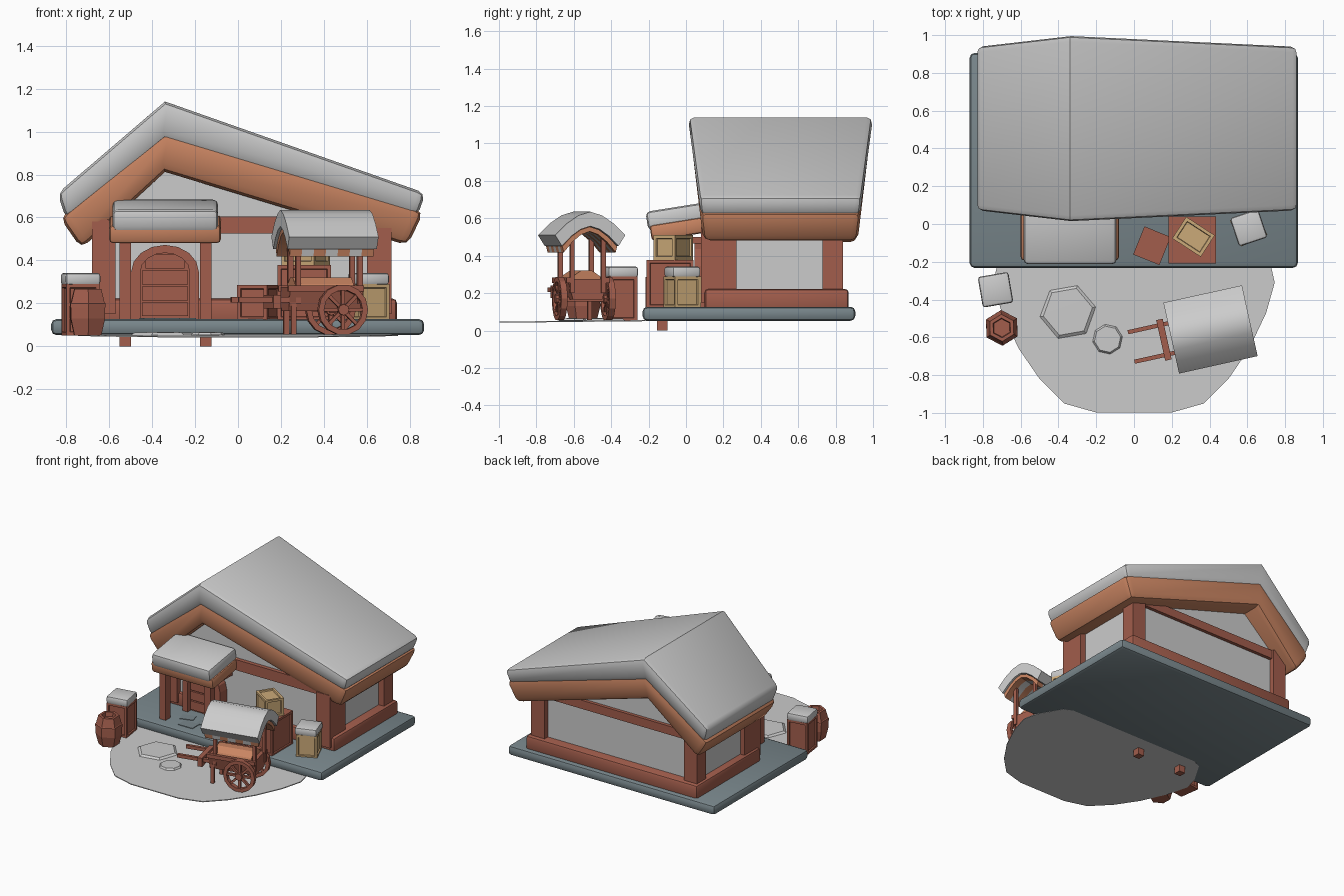
import bpy, bmesh, math
from mathutils import Matrix, Vector

if "Cube" in bpy.data.objects:
    bpy.data.objects.remove(bpy.data.objects["Cube"])

COL = dict(wood=(.36, .11, .072), roof=(.58, .23, .12), stone=(.19, .24, .26), tan=(.60, .40, .19))
mats = {}
for k, c in COL.items():
    mats[k] = bpy.data.materials.new(k)
    mats[k].diffuse_color = (*c, 1)
I = Matrix.Identity(4)


def place(x, y, z=0, deg=0):
    return Matrix.Translation((x, y, z)) @ Matrix.Rotation(math.radians(deg), 4, 'Z')


def finish(name, bm, col=None, M=I, smooth=None):
    bmesh.ops.recalc_face_normals(bm, faces=bm.faces)
    me = bpy.data.meshes.new(name)
    bm.to_mesh(me)
    bm.free()
    ob = bpy.data.objects.new(name, me)
    ob.matrix_world = M
    bpy.context.collection.objects.link(ob)
    if col:
        me.materials.append(mats[col])
    if smooth:
        bpy.ops.object.select_all(action='DESELECT')
        ob.select_set(True)
        bpy.context.view_layer.objects.active = ob
        bpy.ops.object.shade_smooth_by_angle(angle=math.radians(smooth))
    return ob


def box(name, x, y, z, col=None, M=I, bevel=0, seg=2, panel=0, top=True):
    """Box from (min, max) ranges, optionally bevelled or with sunk panels."""
    bm = bmesh.new()
    bmesh.ops.create_cube(bm, size=1)
    for v in bm.verts:
        v.co = Vector(r[0] + (r[1] - r[0]) * (c + .5) for r, c in zip((x, y, z), v.co))
    if panel:
        bm.normal_update()
        fs = [f for f in bm.faces if top or abs(f.normal.z) < .5]
        bmesh.ops.inset_individual(bm, faces=fs, thickness=panel, depth=0)
        bmesh.ops.inset_individual(bm, faces=fs, thickness=.004, depth=-.009)
    if bevel:
        bmesh.ops.bevel(bm, geom=bm.edges[:], offset=bevel, segments=seg, profile=.5, affect='EDGES')
    return finish(name, bm, col, M, 40 if bevel else None)


def prism(name, pts, axis, lo, hi, col=None, M=I, bevel=0, keep=None, half=None, smooth=None):
    """Extrude a 2D profile along an axis; half(z) reshapes the y depth."""
    bm = bmesh.new()

    def co(p, d):
        q = list(p)
        q.insert('xyz'.index(axis), d)
        return q
    a, b = ([bm.verts.new(co(p, d)) for p in pts] for d in (lo, hi))
    n = len(pts)
    bm.faces.new(a)
    bm.faces.new(b[::-1])
    for i in range(n):
        bm.faces.new((a[i], b[i], b[(i + 1) % n], a[(i + 1) % n]))
    if half:
        for v in bm.verts:
            v.co.y = .505 + half(v.co.z) * (1 if v.co.y > .505 else -1)
    if bevel:
        bmesh.ops.recalc_face_normals(bm, faces=bm.faces)
        es = [e for e in bm.edges if keep is None or any(abs(v.co.x - keep) > .01 for v in e.verts)]
        bmesh.ops.bevel(bm, geom=es, offset=bevel, segments=2, profile=.5, affect='EDGES')
    return finish(name, bm, col, M, smooth)


def lathe(name, prof, n, col=None, M=I, closed=False, smooth=None):
    """Revolve an (r, z) profile around z."""
    bm = bmesh.new()
    rings = [[bm.verts.new((r * math.cos(t), r * math.sin(t), z)) for r, z in prof]
             for t in (math.tau * i / n for i in range(n))]
    m = len(prof)
    for i in range(n):
        p, q = rings[i], rings[(i + 1) % n]
        for j in range(m if closed else m - 1):
            k = (j + 1) % m
            bm.faces.new((p[j], p[k], q[k], q[j]))
    bmesh.ops.remove_doubles(bm, verts=bm.verts, dist=1e-5)
    bmesh.ops.dissolve_degenerate(bm, edges=bm.edges, dist=1e-6)
    return finish(name, bm, col, M, smooth)


# Ground: stone slab and snowy yard, tipped slightly forward
box('stone_slab', (-.87, .867), (-.232, .905), (.052, .127), 'stone', bevel=.025)
side = [(.3, .11), (.62, -.03), (.72, -.2), (.745, -.31), (.70, -.47), (.61, -.66), (.5, -.82), (.37, -.95), (.2, -.998)]
prism('snow_yard', side + [(-x, y) for x, y in side[::-1]], 'z', .0, .006,
      M=Matrix.Translation((0, 0, .052)) @ Matrix.Rotation(math.radians(.6), 4, 'X'))
for i, (x, y, r) in enumerate([(-.35, -.465, .15), (-.14, -.61, .08)]):
    lathe(f'snow_lump_{i}', [(0, .066), (r * .88, .065), (r, .053), (0, .047)], 6 if i == 0 else 8,
          M=place(x, y, 0, 10), smooth=20)
for i, (x, y, s) in enumerate([(-.33, -.12, .06), (-.25, -.04, .05), (-.40, -.03, .05)]):
    box(f'paving_stone_{i}', (-s, s), (-s * .7, s * .7), (.12, .131), 'stone', place(x, y, 0, 8 * i))

# House body
prism('house_walls', [(-.645, .1), (.67, .1), (.67, .56), (-.34, .86), (-.645, .58)], 'y', .125, .80)
box('plinth', (-.70, .74), (.10, .87), (.10, .222), 'wood', bevel=.02)
for sx, x in (('left', (-.68, -.57)), ('right', (.60, .715))):
    for sy, y in (('front', (.08, .27)), ('back', (.73, .84))):
        box(f'corner_post_{sy}_{sx}', x, y, (.15, .59 if sx == 'left' else .55), 'wood')
for sy, y in (('front', (.095, .15)), ('back', (.77, .825))):
    box(f'wall_beam_{sy}', (-.60, .63), y, (.525, .605 if sy == 'front' else .59), 'wood')

# Main roof and its snow: gable faces lean inward toward the bottom
RX = -.34
prism('roof', [(-.83, .60), (RX, .995), (.865, .628), (.79, .47), (RX, .812), (-.73, .455)], 'y', 0, 1,
      'roof', bevel=.04, keep=RX, half=lambda z: .492 - .12 * (1.14 - z), smooth=35)
prism('roof_snow', [(-.84, .712), (RX, 1.14), (.873, .713), (.835, .605), (RX, .965), (-.80, .59)], 'y', 0, 1,
      bevel=.035, keep=RX, half=lambda z: .495 - .135 * (1.14 - z), smooth=35)

# Porch
tilt = Matrix.Translation((-.34, -.19, .497)) @ Matrix.Rotation(math.radians(9), 4, 'X')
box('porch_roof', (-.26, .26), (.005, .33), (-.02, .065), 'roof', tilt, bevel=.018)
box('porch_snow', (-.245, .248), (-.005, .33), (.038, .14), None, tilt, bevel=.025)
for s, x in (('left', -.525), ('right', -.15)):
    box(f'porch_post_{s}', (x - .026, x + .026), (-.155, -.10), (0, .53), 'wood')
    box(f'porch_rail_{s}', (x - .02, x + .02), (-.15, .12), (.465, .50), 'wood')


def arch(w, spring, rise, n=8):
    return ([(RX + w, .12)] + [(RX + w * math.cos(math.pi * i / n), spring + rise * math.sin(math.pi * i / n))
                               for i in range(n + 1)] + [(RX - w, .12)])


prism('door_frame', arch(.158, .345, .127) + arch(.115, .345, .09)[::-1], 'y', .045, .14, 'wood')
prism('door', arch(.118, .345, .092), 'y', .085, .14, 'wood')
for i in range(4):
    w = .108 if i < 3 else .09
    box(f'door_plank_{i}', (RX - w, RX + w), (.07, .09), (.14 + i * .074, .205 + i * .074), 'wood')

# Crates, snow caps and barrel
for name, x, y, deg, sx, sy, z0, z1, col, cap in [
        ('large_crate', .308, -.085, 0, .125, .125, .12, .378, 'wood', 0),
        ('small_crate', .095, -.115, -22, .075, .08, .12, .285, 'wood', 0),
        ('stacked_crate', .315, -.068, -33, .09, .068, .378, .51, 'tan', 0),
        ('snowy_crate', .607, -.02, 24, .075, .075, .12, .29, 'tan', 1),
        ('corner_crate', -.733, -.348, 8, .078, .078, .05, .29, 'wood', 1)]:
    M = place(x, y, 0, deg)
    box(name, (-sx, sx), (-sy, sy), (z0, z1), col, M, panel=.024, top=(col == 'tan'))
    if cap:
        box(name + '_snow', (-sx - .004, sx + .004), (-sy - .004, sy + .004), (z1 - .005, z1 + .052), None,
            M @ Matrix.Rotation(-.1 if col == 'tan' else .03, 4, 'Z'), bevel=.015)
B = place(-.70, -.55, 0, 32)
lathe('barrel', [(0, .235), (.048, .235), (.052, .266), (.072, .266), (.09, .2), (.092, .13), (.072, .05), (0, .05)],
      6, 'wood', B)
lathe('barrel_hoop', [(.088, .205), (.094, .2), (.095, .18), (.088, .18)], 6, 'wood', B, True)

# Vendor cart
C = place(.405, -.558, 0, 12.5)
prism('cart_bed', [(-.08, .165), (.08, .165), (.11, .275), (-.11, .275)], 'x', -.19, .15, 'wood', C)
prism('cart_goods', [(-.09, .26), (.09, .26), (.075, .29), (.03, .32), (-.03, .32), (-.075, .29)], 'x', -.16, .12,
      'roof', C)
box('cart_crossbar', (-.27, -.235), (-.11, .11), (.175, .24), 'wood', C)
for s in (-1, 1):
    box(f'cart_side_rail_{s}', (-.2, .16), (s * .105 - .012, s * .105 + .012), (.255, .283), 'wood', C)
    box(f'cart_handle_{s}', (-.43, -.15), (s * .08 - .011, s * .08 + .011), (.205, .23), 'wood', C)
    box(f'cart_leg_{s}', (-.18, -.155), (s * .08 - .012, s * .08 + .012), (.055, .2), 'wood', C)
    for x in (-.147, .147):
        box(f'canopy_post_{s}_{x}', (x - .012, x + .012), (s * .085 - .012, s * .085 + .012), (.2, .52), 'wood', C)
    # Wheels
    W = C @ Matrix.Translation((.055, s * .132, .17)) @ Matrix.Rotation(math.pi / 2, 4, 'X')
    lathe(f'wheel_rim_{s}', [(.118, -.017), (.118, .017), (.092, .017), (.092, -.017)], 14, 'wood', W, True)
    lathe(f'wheel_hub_{s}', [(0, .026), (.026, .026), (.026, -.026), (0, -.026)], 8, 'wood', W)
    for k in range(4):
        box(f'wheel_spoke_{s}_{k}', (-.1, .1), (-.008, .008), (-.01, .01), 'wood',
            W @ Matrix.Rotation(math.pi * k / 4, 4, 'Z'))
box('cart_axle', (.045, .065), (-.13, .13), (.155, .18), 'wood', C)


def bow(w, edge, top, n=6):
    return [(w * (2 * i / n - 1), top - (top - edge) * abs(2 * i / n - 1) ** 1.7) for i in range(n + 1)]


# Striped canopy under a curved layer of snow
snow_bottom = bow(.155, .452, .558)
stripe = bow(.15, .45, .555) + bow(.142, .418, .53)[::-1]
for k in range(7):
    x = -.2 + k * .4 / 7
    prism(f'canopy_stripe_{k}', stripe, 'x', x, x + .4 / 7, None if k % 2 else 'roof', C, smooth=35)
prism('canopy_snow', bow(.192, .51, .635) + snow_bottom[::-1], 'x', -.213, .213, None, C, smooth=35)

for m in bpy.data.materials:
    if m.users and not m.is_grease_pencil:
        m.use_nodes = True
        m.node_tree.nodes["Principled BSDF"].inputs["Base Color"].default_value = m.diffuse_color
